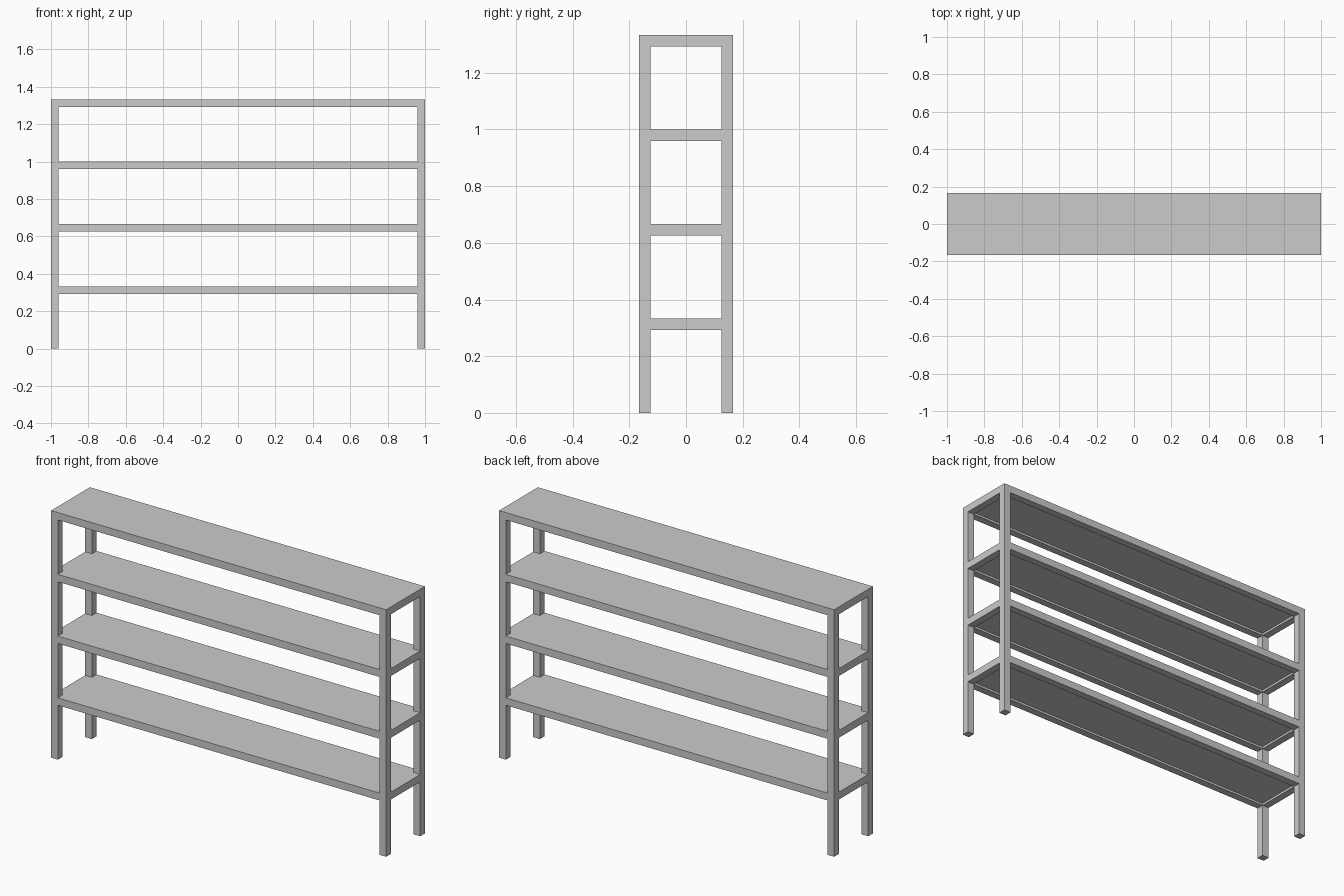
import bpy, bmesh

if "Cube" in bpy.data.objects:
    bpy.data.objects.remove(bpy.data.objects["Cube"])

L, D, H = 2.0, 0.33, 1.333   # overall length, depth, height
T = 0.04                     # post and rail thickness
PANEL = 0.028                # shelf panel thickness, recessed underneath
LEVELS = [H * i / 4 for i in range(1, 5)]


def box(name, x0, x1, y0, y1, z0, z1):
    bm = bmesh.new()
    bmesh.ops.create_cube(bm, size=1)
    for v in bm.verts:
        v.co.x *= x1 - x0
        v.co.y *= y1 - y0
        v.co.z *= z1 - z0
    me = bpy.data.meshes.new(name)
    bm.to_mesh(me)
    bm.free()
    ob = bpy.data.objects.new(name, me)
    ob.location = ((x0 + x1) / 2, (y0 + y1) / 2, (z0 + z1) / 2)
    bpy.context.collection.objects.link(ob)
    return ob


X, Y = L / 2, D / 2          # outer faces
xi, yi = X - T, Y - T        # inner faces of the posts

# Four corner posts
for side, xa in (("left", -X), ("right", xi)):
    for end, ya in (("front", -Y), ("back", yi)):
        box(f"{end}_{side}_post", xa, xa + T, ya, ya + T, 0, H)

# Each level: long rails, end rails and the panel set flush with their tops
for n, z in enumerate(LEVELS, 1):
    for end, ya in (("front", -Y), ("back", yi)):
        box(f"{end}_rail_{n}", -xi, xi, ya, ya + T, z - T, z)
    for side, xa in (("left", -X), ("right", xi)):
        box(f"{side}_rail_{n}", xa, xa + T, -yi, yi, z - T, z)
    box(f"shelf_panel_{n}", -xi, xi, -yi, yi, z - PANEL, z)
